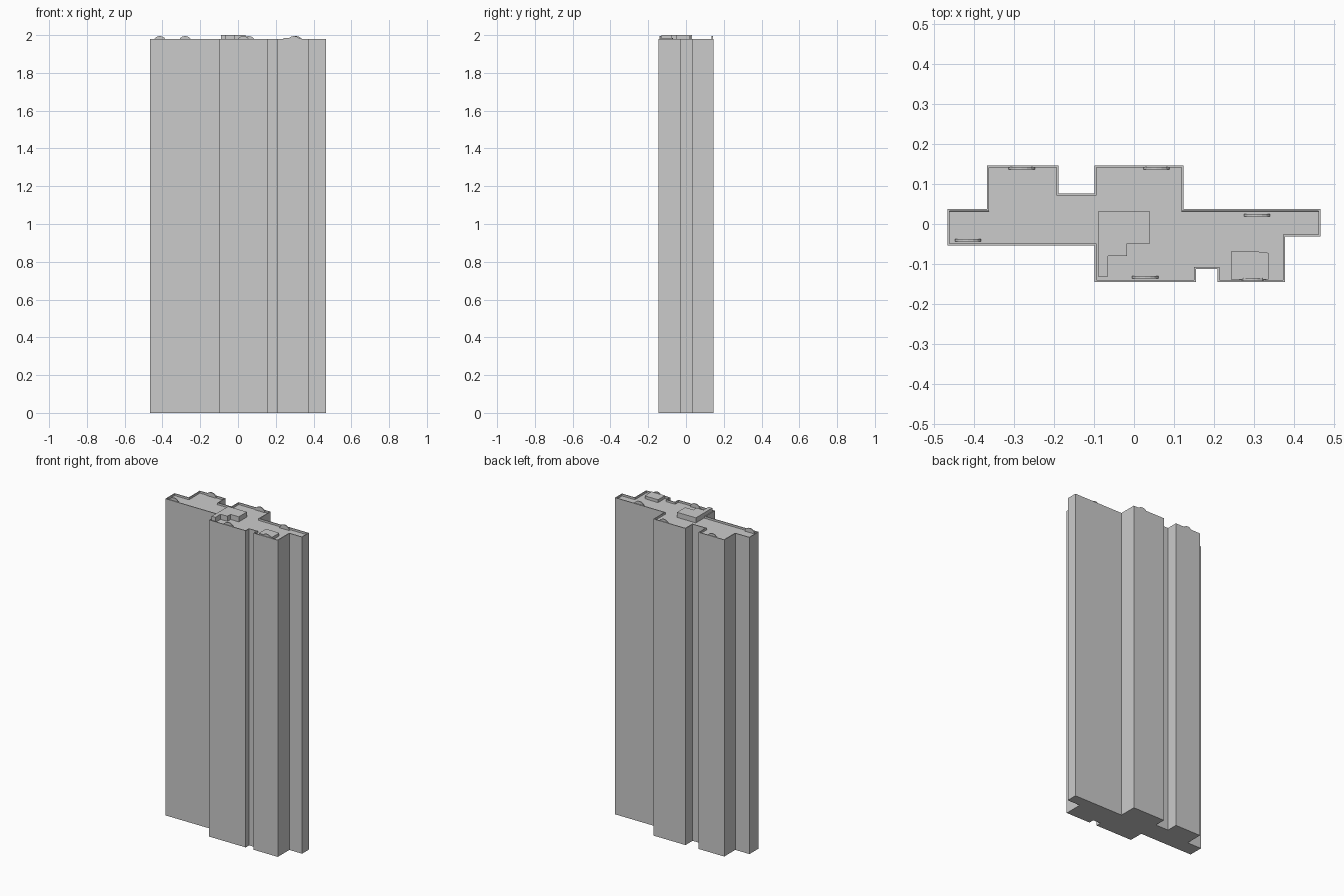
import bpy, bmesh, math

if "Cube" in bpy.data.objects:
    bpy.data.objects.remove(bpy.data.objects["Cube"])

ROOF, PARAPET, TOP = 1.968, 1.98, 2.0


def prism(name, outline, z0, z1, recess=0.0, rim=0.005):
    """Extrude a floor plan upward; optionally sink the roof behind a thin rim."""
    bm = bmesh.new()
    base = bm.faces.new([bm.verts.new((x, y, z0)) for x, y in outline])
    res = bmesh.ops.extrude_face_region(bm, geom=[base], use_keep_orig=True)
    verts = [g for g in res["geom"] if isinstance(g, bmesh.types.BMVert)]
    bmesh.ops.translate(bm, verts=verts, vec=(0, 0, z1 - z0))
    bmesh.ops.recalc_face_normals(bm, faces=bm.faces)
    if recess:
        top = max(bm.faces, key=lambda f: f.calc_center_median().z)
        bmesh.ops.inset_region(bm, faces=[top], thickness=rim, use_even_offset=True)
        bmesh.ops.inset_region(bm, faces=[top], thickness=0.0002, use_even_offset=True)
        bmesh.ops.translate(bm, verts=list(top.verts), vec=(0, 0, -recess))
    mesh = bpy.data.meshes.new(name)
    bm.to_mesh(mesh)
    bm.free()
    ob = bpy.data.objects.new(name, mesh)
    bpy.context.collection.objects.link(ob)
    return ob


# Tower shaft with stepped plan and a parapet around the sunken roof
plan = [(-0.465, 0.037), (-0.465, -0.054), (-0.099, -0.054), (-0.099, -0.145),
        (0.155, -0.145), (0.155, -0.112), (0.208, -0.112), (0.208, -0.145),
        (0.377, -0.145), (0.377, -0.031), (0.465, -0.031), (0.465, 0.037),
        (0.124, 0.037), (0.124, 0.146), (-0.099, 0.146), (-0.099, 0.076),
        (-0.188, 0.076), (-0.188, 0.146), (-0.367, 0.146), (-0.367, 0.037)]
prism("tower", plan, 0, PARAPET, recess=PARAPET - ROOF)

# Stepped rooftop plant room
prism("plant_room", [(-0.09, 0.031), (-0.09, -0.131), (-0.065, -0.131), (-0.065, -0.08),
                     (-0.017, -0.08), (-0.017, -0.049), (0.04, -0.049), (0.04, 0.031)],
      ROOF - 0.001, TOP)

# Low roof hatch
prism("roof_hatch", [(0.242, -0.139), (0.335, -0.139), (0.335, -0.072),
                     (0.31, -0.069), (0.242, -0.069)], ROOF - 0.001, 1.986)

# Thin arched plates standing along the parapet
spots = [(-0.28, 0.139), (0.056, 0.139), (0.307, 0.022),
         (-0.414, -0.041), (0.028, -0.133), (0.296, -0.138)]
arch = [(0.033 * math.cos(i * math.pi / 8), 0.028 * math.sin(i * math.pi / 8)) for i in range(9)]
for i, (x, y) in enumerate(spots):
    plate = prism(f"roof_arch_{i + 1}", arch, -0.003, 0.003)
    plate.rotation_euler.x = math.pi / 2
    plate.location = (x, y, ROOF - 0.001)
